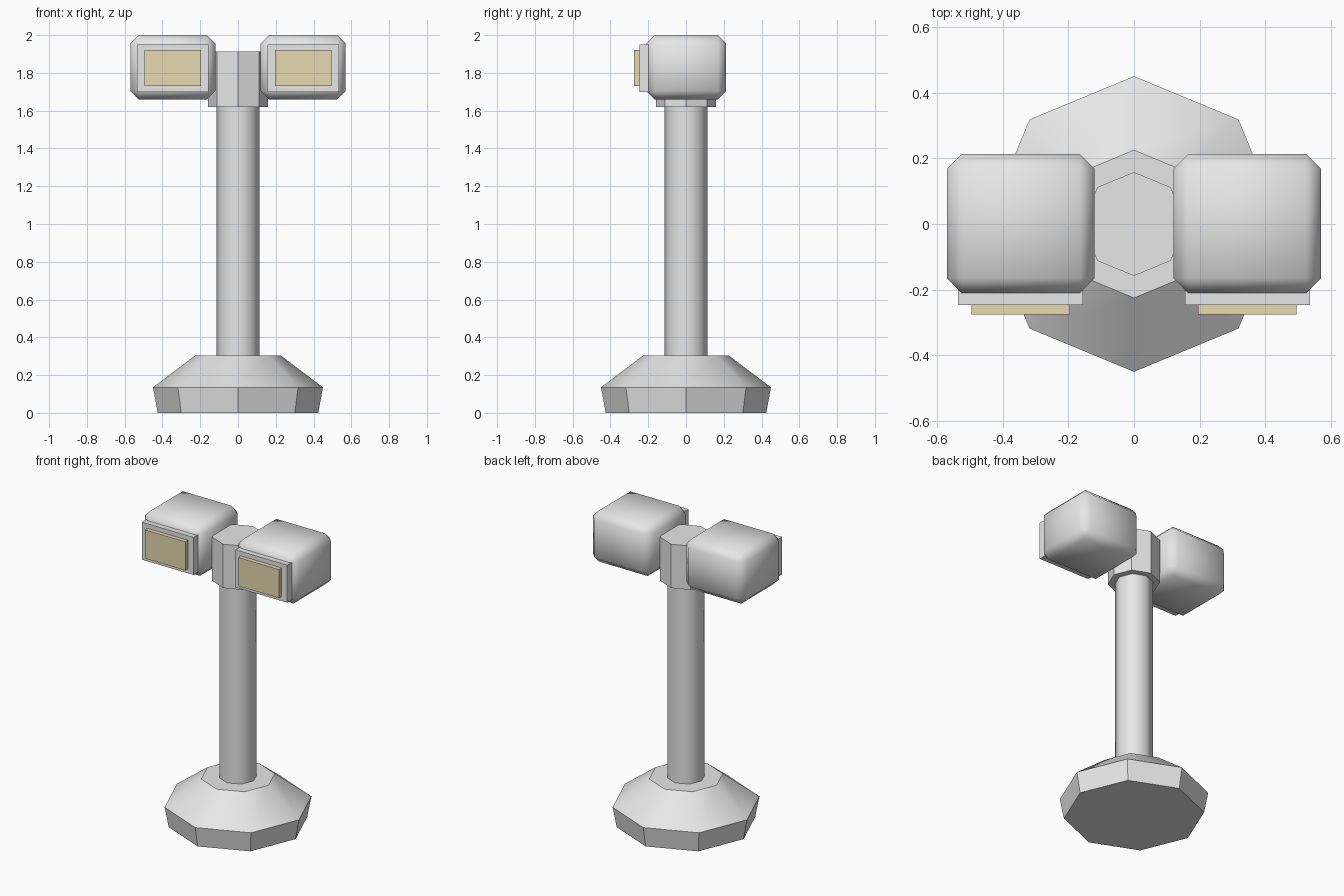
import bpy, bmesh, math

if "Cube" in bpy.data.objects:
    bpy.data.objects.remove(bpy.data.objects["Cube"])


def material(name, rgb):
    m = bpy.data.materials.new(name)
    m.diffuse_color = (*rgb, 1)
    m.use_nodes = True
    m.node_tree.nodes["Principled BSDF"].inputs["Base Color"].default_value = m.diffuse_color
    return m


GREY = material("light grey", (0.8, 0.8, 0.8))
YELLOW = material("pale yellow", (0.8, 0.71, 0.44))


def finish(name, bm, mat, smooth_angle):
    bmesh.ops.recalc_face_normals(bm, faces=bm.faces)
    me = bpy.data.meshes.new(name)
    bm.to_mesh(me)
    bm.free()
    me.materials.append(mat)
    ob = bpy.data.objects.new(name, me)
    bpy.context.collection.objects.link(ob)
    if smooth_angle:
        bpy.ops.object.select_all(action='DESELECT')
        ob.select_set(True)
        bpy.context.view_layer.objects.active = ob
        bpy.ops.object.shade_smooth_by_angle(angle=math.radians(smooth_angle))
    return ob


def lathe(name, profile, sides, smooth_angle=0):
    """Capped prism through (radius, z) rings with corners on the axes."""
    bm = bmesh.new()
    rings = [[bm.verts.new((r * math.cos(2 * math.pi * i / sides),
                            r * math.sin(2 * math.pi * i / sides), z))
              for i in range(sides)] for r, z in profile]
    for a, b in zip(rings, rings[1:]):
        for i in range(sides):
            j = (i + 1) % sides
            bm.faces.new((a[i], a[j], b[j], b[i]))
    bm.faces.new(rings[0][::-1])
    bm.faces.new(rings[-1])
    return finish(name, bm, GREY, smooth_angle)


def box(name, lo, hi, mat, bevel=0):
    bm = bmesh.new()
    bmesh.ops.create_cube(bm, size=1)
    for v in bm.verts:
        v.co = [(l + h) / 2 + c * (h - l) for l, h, c in zip(lo, hi, v.co)]
    if bevel:
        bmesh.ops.bevel(bm, geom=bm.edges[:], offset=bevel, segments=1,
                        affect='EDGES', profile=0.5)
    return finish(name, bm, mat, 60 if bevel else 0)


# Stand
lathe("base", [(0.425, 0), (0.45, 0.135), (0.225, 0.305)], 8, 30)
lathe("pole", [(0.115, 0.29), (0.115, 1.63)], 8, 60)
lathe("hub", [(0.158, 1.62), (0.158, 1.912)], 8)

# Twin lamp heads with bezel and lens
for side, s in (("left", -1), ("right", 1)):
    def part(name, x0, x1, y0, y1, z0, z1, mat, bevel=0):
        xs = sorted((s * x0, s * x1))
        box(f"{side}_{name}", (xs[0], y0, z0), (xs[1], y1, z1), mat, bevel)
    part("lamp_head", 0.12, 0.57, -0.21, 0.213, 1.66, 2.0, GREY, 0.045)
    part("lamp_bezel", 0.155, 0.536, -0.247, -0.19, 1.70, 1.95, GREY)
    part("lamp_lens", 0.195, 0.495, -0.275, -0.24, 1.73, 1.92, YELLOW)
